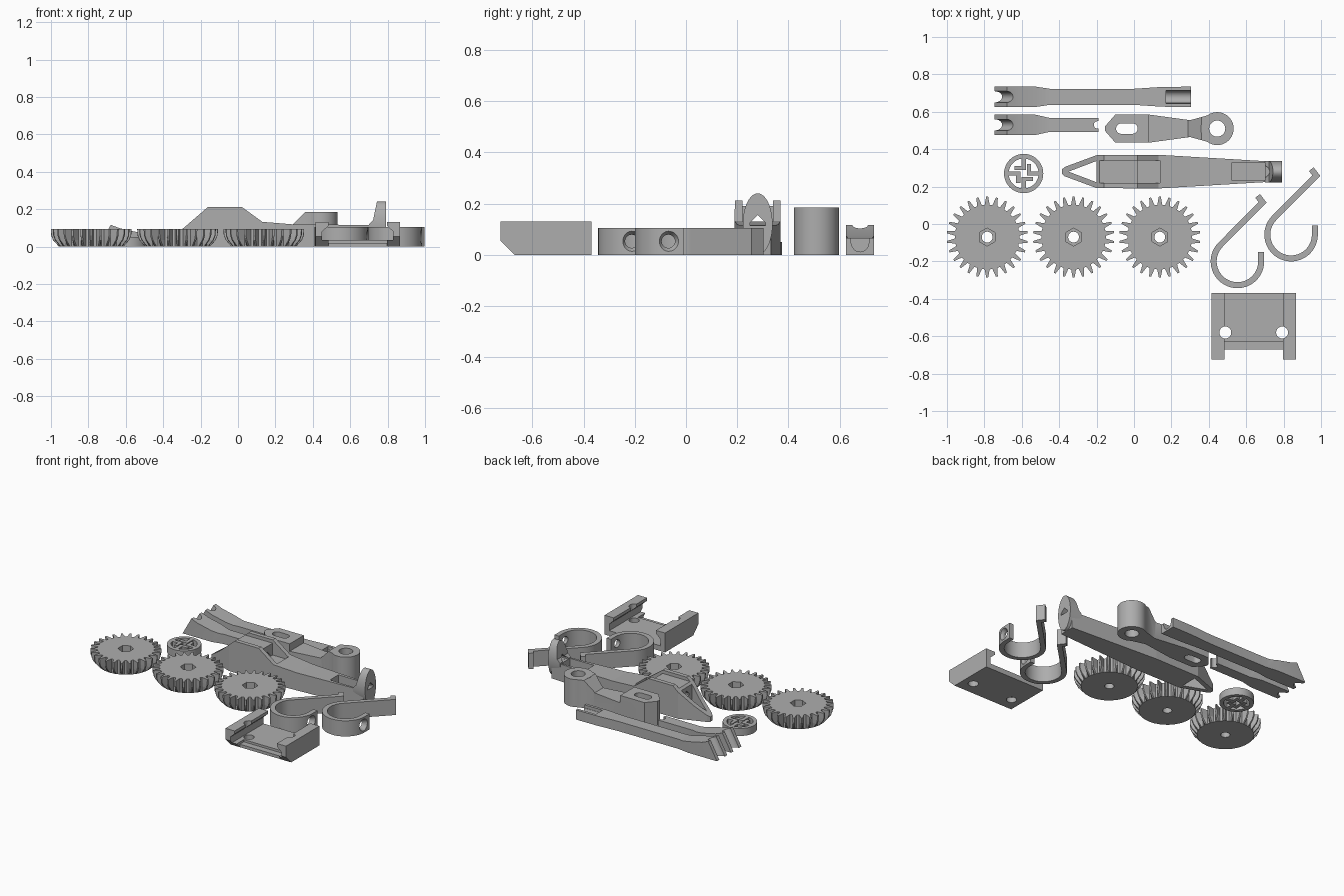
import bpy, bmesh
from math import sin, cos, pi, radians
from mathutils import Vector

if "Cube" in bpy.data.objects:
    bpy.data.objects.remove(bpy.data.objects["Cube"])

GREY = (0.42, 0.42, 0.42, 1)
mat = bpy.data.materials.new("plain grey")
mat.use_nodes = True
mat.diffuse_color = GREY
mat.node_tree.nodes["Principled BSDF"].inputs["Base Color"].default_value = GREY


def loft(name, rings):
    """Solid through matching rings of 3D points."""
    bm = bmesh.new()
    loops = [[bm.verts.new(p) for p in ring] for ring in rings]
    n = len(loops[0])
    bm.faces.new(loops[0][::-1])
    bm.faces.new(loops[-1])
    for a, b in zip(loops, loops[1:]):
        for i in range(n):
            j = (i + 1) % n
            bm.faces.new((a[i], a[j], b[j], b[i]))
    bmesh.ops.recalc_face_normals(bm, faces=bm.faces)
    me = bpy.data.meshes.new(name)
    bm.to_mesh(me)
    bm.free()
    me.materials.append(mat)
    ob = bpy.data.objects.new(name, me)
    bpy.context.collection.objects.link(ob)
    return ob


def prism(name, pts, lo, hi, axis="z"):
    """Flat outline pushed along one axis."""
    place = {"x": lambda a, b, t: (t, a, b),
             "y": lambda a, b, t: (a, t, b),
             "z": lambda a, b, t: (a, b, t)}[axis]
    return loft(name, [[place(a, b, t) for a, b in pts] for t in (lo, hi)])


def box(name, x0, x1, y0, y1, z0, z1):
    return prism(name, [(x0, y0), (x1, y0), (x1, y1), (x0, y1)], z0, z1)


def oval(a, b, ra, rb=None, n=40, turn=0):
    rb = rb or ra
    return [(a + ra * cos(2 * pi * i / n + turn), b + rb * sin(2 * pi * i / n + turn))
            for i in range(n)]


def mirrored(half, y):
    """Outline from (x, half width) stations, symmetric about y."""
    return [(x, y - w) for x, w in half] + [(x, y + w) for x, w in reversed(half)]


def carve(ob, tool, op="DIFFERENCE"):
    mod = ob.modifiers.new("carve", "BOOLEAN")
    mod.operation = op
    mod.solver = "EXACT"
    mod.object = tool
    bpy.context.view_layer.objects.active = ob
    bpy.ops.object.modifier_apply(modifier=mod.name)
    bpy.data.objects.remove(tool)


def smooth(ob):
    bpy.ops.object.select_all(action="DESELECT")
    ob.select_set(True)
    bpy.context.view_layer.objects.active = ob
    bpy.ops.object.shade_smooth_by_angle(angle=radians(30))


# Three toothed wheels with tapered undersides and a hex pocket
TEETH = 26
for k, gx in enumerate((-0.785, -0.323, 0.138)):
    gy = -0.07
    polar = []
    for t in range(TEETH):
        for f, r in ((-0.32, 0.173), (-0.1, 0.217), (0.1, 0.217), (0.32, 0.173)):
            polar.append(((t + f) * 2 * pi / TEETH + pi / 2, r))
    rings = [[(gx + min(r, lim) * cos(a), gy + min(r, lim) * sin(a), z) for a, r in polar]
             for z, lim in ((0, 0.174), (0.035, 0.205), (0.06, 0.215), (0.095, 0.217))]
    gear = loft(f"gear_{k + 1}", rings)
    carve(gear, prism("hole", oval(gx, gy, 0.029, n=24), -0.1, 0.2))
    carve(gear, prism("pocket", oval(gx, gy, 0.048, n=6, turn=pi / 6), 0.05, 0.2))

# Small collar with pinwheel tabs
cx, cy = -0.59, 0.27
collar = prism("collar", oval(cx, cy, 0.105), 0, 0.05)
carve(collar, prism("bore", oval(cx, cy, 0.08), -0.1, 0.2))
for i in range(4):
    c, s = cos(i * pi / 2), sin(i * pi / 2)
    tab = [(0.09, -0.012), (0.09, 0.012), (0.04, 0.012), (0.04, 0.05),
           (0.018, 0.05), (0.018, -0.012)]
    carve(collar, prism("tab", [(cx + c * a - s * b, cy + s * a + c * b) for a, b in tab],
                        0, 0.05), "UNION")
smooth(collar)


# Two lever bars with grooved wedge ends
def lever(name, half, y, end):
    bar = prism(name, mirrored(half, y), -0.05, 0.3)
    side = [(-0.745, 0), (end, 0), (end, 0.065), (-0.48, 0.065), (-0.53, 0.075),
            (-0.63, 0.097), (-0.68, 0.116)]
    carve(bar, prism("side", side, y - 0.2, y + 0.2, "y"), "INTERSECT")
    along = Vector((0.065, 0, 0.116))
    start = Vector((-0.745, 0, 0))
    groove = [[(p.x, y + 0.03 * cos(a), p.z)
               for a in [2 * pi * i / 24 for i in range(24)]
               for p in [start + along * t + Vector((0.04 * sin(a), 0, 0))]]
              for t in (-0.4, 1.4)]
    carve(bar, loft("groove", groove))
    return bar


long_lever = lever("long_lever", [(-0.8, 0.055), (-0.53, 0.055), (-0.45, 0.043), (0, 0.043),
                                  (0.15, 0.053), (0.4, 0.055)], 0.68, 0.305)
carve(long_lever, box("channel", 0.17, 0.4, 0.645, 0.715, 0.045, 0.2))
carve(long_lever, prism("trough", oval(0.68, 0.045, 0.033, n=24), 0.17, 0.4, "x"))
short_lever = lever("short_lever", [(-0.8, 0.055), (-0.53, 0.055), (-0.45, 0.037),
                                    (0, 0.037)], 0.53, -0.19)
carve(short_lever, prism("notch", oval(-0.195, 0.53, 0.02, n=20), -0.1, 0.2))
smooth(long_lever)
smooth(short_lever)

# Eye handle: slotted pointed block, sloped neck and round eye
hy = 0.51
handle = prism("eye_handle", mirrored([(-0.155, 0.012), (-0.1, 0.075), (0.08, 0.075),
                                       (0.3, 0.045), (0.445, 0.085)], hy), -0.05, 0.3)
neck = [(-0.16, 0), (0.45, 0), (0.45, 0.185), (0.36, 0.185), (0.29, 0.115),
        (0.08, 0.115), (0.08, 0.165), (-0.16, 0.165)]
carve(handle, prism("neck", neck, 0.3, 0.7, "y"), "INTERSECT")
carve(handle, prism("eye", oval(0.445, hy, 0.088), 0, 0.185), "UNION")
carve(handle, prism("eye_hole", oval(0.445, hy, 0.043), -0.1, 0.4))
slot = [(x + sign * 0.028 * cos(a), hy + sign * 0.028 * sin(a))
        for x, sign in ((-0.008, 1), (-0.068, -1))
        for a in [-pi / 2 + i * pi / 10 for i in range(11)]]
carve(handle, prism("slot", slot, -0.1, 0.4))
smooth(handle)

# Main body: long tapered hull with raised hump
by = 0.28
body = prism("main_body", mirrored([(-0.385, 0.012), (-0.37, 0.025), (-0.2, 0.088),
                                    (0.13, 0.09), (0.77, 0.052)], by), -0.05, 0.3)
hull = [(-0.39, 0), (0.77, 0), (0.77, 0.115), (0.3, 0.118), (0.13, 0.132), (0.02, 0.212),
        (-0.16, 0.212), (-0.29, 0.1), (-0.39, 0.03)]
carve(body, prism("hull", hull, 0, 0.6, "y"), "INTERSECT")
carve(body, prism("nose_hole", [(-0.35, by), (-0.2, by - 0.057), (-0.2, by + 0.057)], -0.1, 0.4))
carve(body, box("hump_pocket", 0.02, 0.14, by - 0.06, by + 0.06, 0.11, 0.4))
carve(body, box("hump_groove", -0.19, 0.03, by - 0.06, by + 0.06, 0.19, 0.4))
carve(body, box("tail_pocket", 0.52, 0.72, by - 0.045, by + 0.045, 0.05, 0.4))

# Oval tail plate on the end of the body
tail = prism("tail_plate", oval(by, 0.12, 0.058, 0.12), 0.6, 0.79, "x")
brace = [(0.7, -0.1), (0.8, -0.1), (0.8, 0.3), (0.745, 0.25), (0.722, 0.14), (0.7, 0.12)]
carve(tail, prism("brace", brace, 0, 0.6, "y"), "INTERSECT")
house = [(by - 0.03, 0.115), (by + 0.03, 0.115), (by + 0.03, 0.125), (by, 0.155), (by - 0.03, 0.125)]
for part, end in ((tail, 1), (body, 0.14)):
    carve(part, prism("peaked_hole", house, -0.5, end, "x"))
smooth(tail)

# Two hooks: bent strips with a countersunk hole in the free end
for k, (hx, hy) in enumerate(((0.553, -0.2), (0.84, -0.057))):
    R, T = 0.127, 0.016
    path = [Vector((hx + R, hy + 0.05))]
    for i in range(33):
        a = -i * radians(225) / 32
        path.append(Vector((hx + R * cos(a), hy + R * sin(a))))
    path += [Vector((hx + 0.135, hy + 0.315)), Vector((hx + 0.108, hy + 0.35))]
    outer, inner = [], []
    for i, p in enumerate(path):
        d1 = (p - path[max(i - 1, 0)]).normalized()
        d2 = (path[min(i + 1, len(path) - 1)] - p).normalized()
        d = (d1 + d2).normalized()
        side = Vector((-d.y, d.x)) * T / max(d.dot(d1 if i else d2), 0.5)
        outer.append(tuple(p + side))
        inner.append(tuple(p - side))
    hook = prism(f"hook_{k + 1}", outer + inner[::-1], 0, 0.105)
    sink = [[(hx + x, hy - 0.012 + r * cos(a), 0.053 + r * sin(a))
             for a in [2 * pi * i / 24 for i in range(24)]]
            for x, r in ((0.08, 0.026), (0.12, 0.026), (0.16, 0.05))]
    carve(hook, loft("countersink", sink))
    smooth(hook)

# Slide bracket: floor, undercut side rails, chamfered front, two screw holes
mid = 0.64
half_section = [(0.225, 0), (0.225, 0.13), (0.157, 0.13), (0.157, 0.11), (0.19, 0.08), (0.19, 0.035)]
section = [(mid + a, z) for a, z in half_section] + [(mid - a, z) for a, z in half_section[::-1]]
bracket = prism("slide_bracket", section, -0.725, -0.37, "y")
carve(bracket, box("front_gap", mid - 0.157, mid + 0.157, -0.9, -0.67, -0.1, 0.3))
carve(bracket, box("front_step", mid - 0.157, mid + 0.157, -0.68, -0.628, 0.02, 0.3))
carve(bracket, prism("chamfer", [(-0.75, 0.08), (-0.75, -0.02), (-0.65, -0.02)], 0, 1.2, "x"))
for sx in (-0.152, 0.152):
    carve(bracket, prism("screw_hole", oval(mid + sx, -0.58, 0.032, n=24), -0.1, 0.3))
